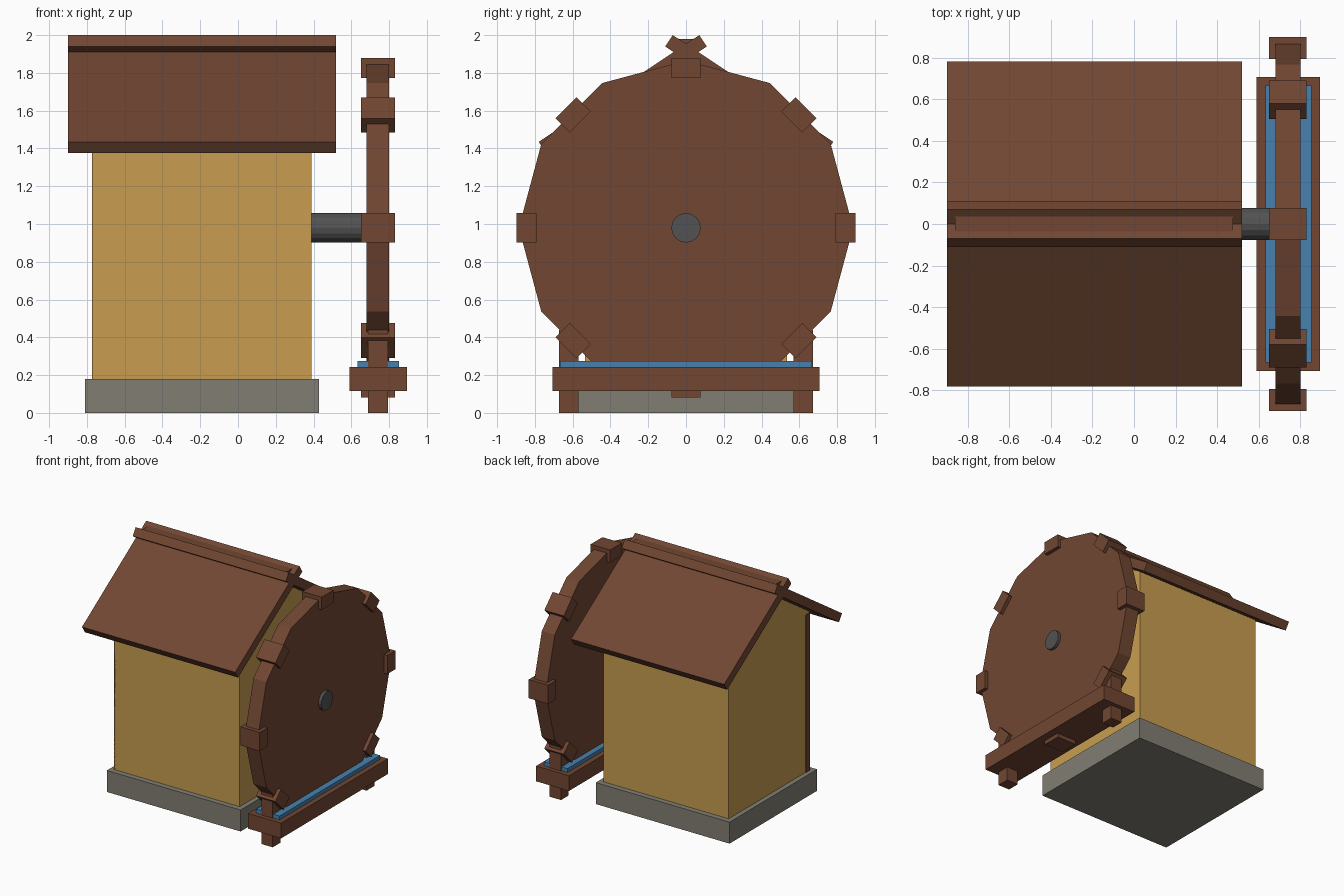
import bpy
import bmesh
from math import sin, cos, pi, atan2
from mathutils import Matrix, Vector

if "Cube" in bpy.data.objects:
    bpy.data.objects.remove(bpy.data.objects["Cube"], do_unlink=True)


def material(name, r, g, b):
    m = bpy.data.materials.new(name)
    m.use_nodes = True
    m.diffuse_color = (r, g, b, 1)
    m.node_tree.nodes["Principled BSDF"].inputs["Base Color"].default_value = (r, g, b, 1)
    return m


WOOD = material("brown wood", 0.165, 0.062, 0.032)
PLASTER = material("ochre plaster", 0.58, 0.34, 0.082)
STONE = material("grey stone", 0.22, 0.21, 0.17)
IRON = material("dark iron", 0.085, 0.085, 0.085)
WATER = material("blue water", 0.065, 0.22, 0.42)


def add_object(name, bm, mat):
    bmesh.ops.recalc_face_normals(bm, faces=bm.faces)
    mesh = bpy.data.meshes.new(name)
    bm.to_mesh(mesh)
    bm.free()
    mesh.materials.append(mat)
    obj = bpy.data.objects.new(name, mesh)
    bpy.context.collection.objects.link(obj)
    return obj


def extrude_x(name, profile, x0, x1, mat):
    """Prism along x from a (y, z) outline."""
    bm = bmesh.new()
    face = bm.faces.new([bm.verts.new((x0, y, z)) for y, z in profile])
    ext = bmesh.ops.extrude_face_region(bm, geom=[face])
    moved = [g for g in ext["geom"] if isinstance(g, bmesh.types.BMVert)]
    bmesh.ops.translate(bm, verts=moved, vec=(x1 - x0, 0, 0))
    return add_object(name, bm, mat)


def box(name, x, y, z, mat):
    """Box from (min, max) pairs."""
    return extrude_x(name, [(y[0], z[0]), (y[1], z[0]), (y[1], z[1]), (y[0], z[1])], *x, mat)


def disc(name, radius, sides, x0, x1, z, mat):
    ring = [2 * pi * i / sides for i in range(sides)]
    return extrude_x(name, [(radius * sin(a), z + radius * cos(a)) for a in ring], x0, x1, mat)


# House: stone base and gabled walls
box("stone_base", (-0.81, 0.43), (-0.58, 0.58), (0, 0.18), STONE)
D, EAVE, PEAK = 0.535, 1.51, 1.865
extrude_x("house_walls", [(-D, 0.17), (D, 0.17), (D, EAVE), (0, PEAK), (-D, EAVE)],
          -0.77, 0.39, PLASTER)
box("corner_trim", (-0.774, -0.76), (-D, -0.482), (0.18, 1.5), WOOD)

# Roof: two slabs that cross at the ridge, with a beam in the crossing
low, high = Vector((-0.78, 1.435)), Vector((0.07, 2.0))
slope = (high - low).normalized()
down = Vector((slope.y, -slope.x)) * 0.072
for side, label in ((1, "front"), (-1, "back")):
    outline = [low, high, high + down, low + down]
    extrude_x(label + "_roof_slab", [(side * p.x, p.y) for p in outline], -0.9, 0.52, WOOD)
box("ridge_beam", (-0.86, 0.475), (-0.036, 0.036), (1.88, 1.98), WOOD)

# Water wheel, axle and paddles
HUB = 0.98
disc("wheel_disc", 0.885, 12, 0.68, 0.80, HUB, WOOD)
disc("axle", 0.078, 16, 0.3, 0.825, HUB, IRON)
for i in range(8):
    paddle = box("paddle_%d" % (i + 1), (0.65, 0.83), (-0.078, 0.078), (0.792, 0.898), WOOD)
    paddle.data.transform(Matrix.Translation((0, 0, HUB)) @ Matrix.Rotation(i * pi / 4, 4, "X"))

# Trough with water and posts
box("trough", (0.59, 0.895), (-0.707, 0.707), (0.115, 0.243), WOOD)
box("trough_water", (0.633, 0.852), (-0.666, 0.666), (0.2, 0.275), WATER)
for side, label in ((-1, "front"), (1, "back")):
    box(label + "_post", (0.688, 0.793), sorted((side * 0.57, side * 0.673)), (0, 0.44), WOOD)
